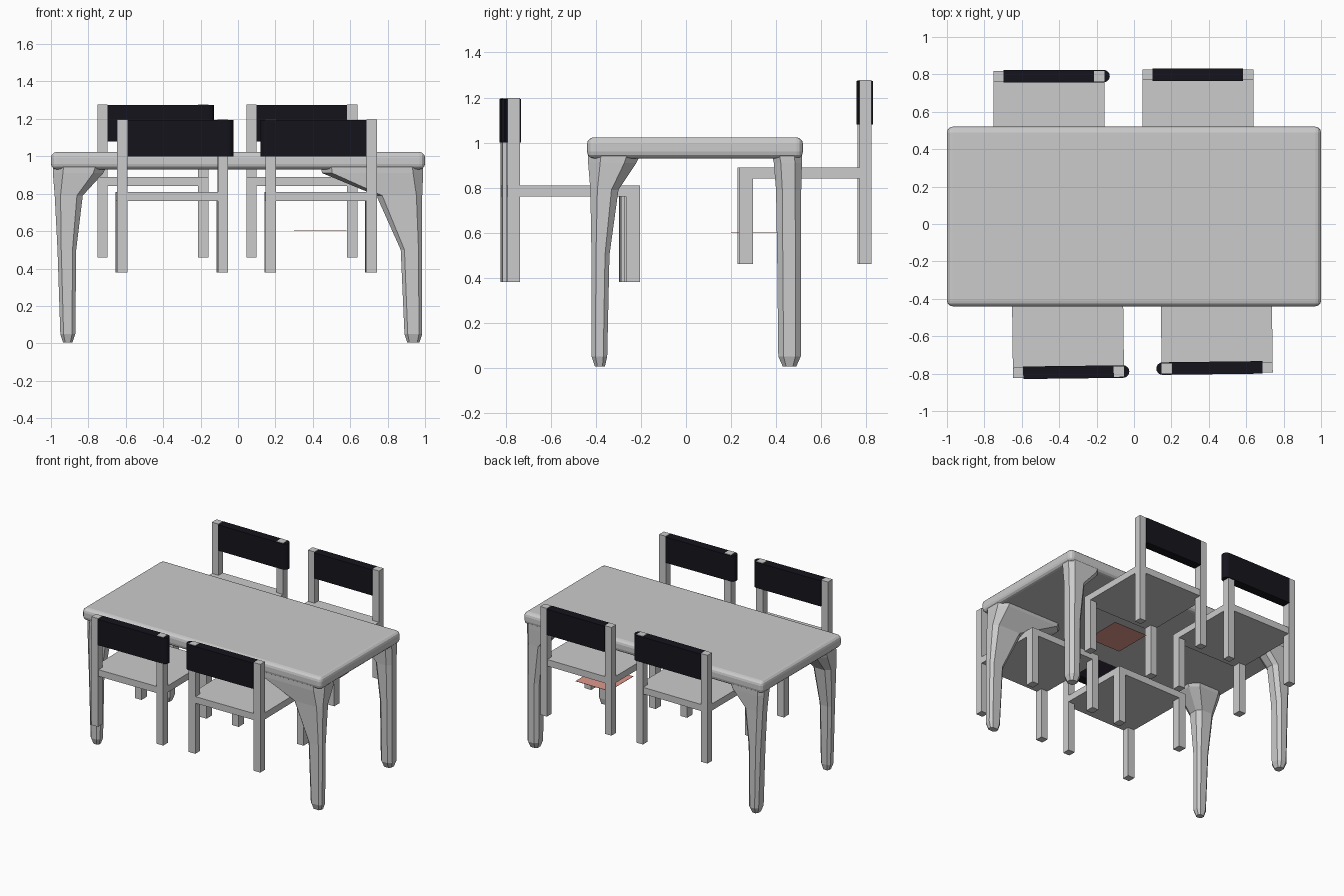
import bpy, bmesh, math
from mathutils import Matrix

if "Cube" in bpy.data.objects:
    bpy.data.objects.remove(bpy.data.objects["Cube"])


def material(name, rgb):
    m = bpy.data.materials.new(name)
    m.diffuse_color = (*rgb, 1)
    m.use_nodes = True
    m.node_tree.nodes["Principled BSDF"].inputs["Base Color"].default_value = m.diffuse_color
    return m


BLACK = material("black_fabric", (0.008, 0.007, 0.012))
SALMON = material("salmon", (0.75, 0.32, 0.27))


def loft(name, rings, mat=None):
    """Closed solid through a stack of equal-sized rings of points."""
    bm = bmesh.new()
    vs = [[bm.verts.new(p) for p in ring] for ring in rings]
    n = len(vs[0])
    for a, b in zip(vs, vs[1:]):
        for i in range(n):
            j = (i + 1) % n
            bm.faces.new((a[i], a[j], b[j], b[i]))
    bm.faces.new(vs[0][::-1])
    bm.faces.new(vs[-1])
    bmesh.ops.recalc_face_normals(bm, faces=bm.faces)
    me = bpy.data.meshes.new(name)
    bm.to_mesh(me)
    bm.free()
    ob = bpy.data.objects.new(name, me)
    bpy.context.collection.objects.link(ob)
    if mat:
        me.materials.append(mat)
    return ob


def prism(name, outline, z0, z1, mat=None):
    return loft(name, [[(x, y, z) for x, y in outline] for z in (z0, z1)], mat)


def box(name, x0, x1, y0, y1, z0, z1, mat=None):
    return prism(name, [(x0, y0), (x1, y0), (x1, y1), (x0, y1)], z0, z1, mat)


def octagon(x0, x1, y0, y1, z):
    c = 0.25 * min(x1 - x0, y1 - y0)
    return [(x0 + c, y0, z), (x1 - c, y0, z), (x1, y0 + c, z), (x1, y1 - c, z),
            (x1 - c, y1, z), (x0 + c, y1, z), (x0, y1 - c, z), (x0, y0 + c, z)]


# table top with rounded rim
top = box("table_top", -1, 1, -0.44, 0.52, 0.93, 1.023)
bev = top.modifiers.new("rim", "BEVEL")
bev.width = 0.03
bev.segments = 3

# table legs: flaring sections, each (outer x, inner x) by height
HEIGHTS = [0.005, 0.05, 0.5, 0.79, 0.91, 0.955]
LEFT_X = [(-0.935, -0.885), (-0.95, -0.87), (-0.965, -0.865), (-0.98, -0.83), (-0.99, -0.72), (-0.99, -0.70)]
RIGHT_X = [(0.905, 0.97), (0.89, 0.985), (0.87, 0.985), (0.74, 0.985), (0.45, 0.99), (0.44, 0.99)]
BACK_RIGHT_X = [(0.905, 0.97), (0.89, 0.985), (0.885, 0.985), (0.85, 0.985), (0.74, 0.99), (0.72, 0.99)]
FRONT_Y = [(-0.405, -0.36), (-0.42, -0.35), (-0.42, -0.34), (-0.425, -0.30), (-0.435, -0.22), (-0.435, -0.20)]
BACK_Y = [(0.43, 0.49), (0.41, 0.51), (0.405, 0.512), (0.40, 0.512), (0.39, 0.515), (0.38, 0.515)]
for name, xs, ys in (("front_left_table_leg", LEFT_X, FRONT_Y),
                     ("front_right_table_leg", RIGHT_X, FRONT_Y),
                     ("back_left_table_leg", LEFT_X, BACK_Y),
                     ("back_right_table_leg", BACK_RIGHT_X, BACK_Y)):
    loft(name, [octagon(*x, *y, z) for z, x, y in zip(HEIGHTS, xs, ys)])


def chair(name, cx, y_back, z0, facing, wrap, angle=0):
    """Chair built with its back at y=0 and seat towards +y, then placed.
    wrap is the world x side where the backrest wraps round its post."""
    w, t, d = 0.297, 0.055, 0.59
    parts = []
    for s, side in ((-1, "left"), (1, "right")):
        x0, x1 = sorted((s * w, s * (w - t)))
        parts.append(box(f"{name}_{side}_back_post", x0, x1, 0, t, 0, 0.817))
        parts.append(box(f"{name}_{side}_front_leg", x0, x1, d - 0.063, d, 0, 0.40))
    parts.append(box(f"{name}_seat", -w, w, 0.004, d, 0.38, 0.43))

    # backrest slab, rounded off past the wrapped post
    side = wrap * facing
    y0, y1 = -0.006, t + 0.006
    if side:
        r = (y1 - y0) / 2
        end = w - 0.005
        arc = [(end + r * math.cos(a), (y0 + y1) / 2 + r * math.sin(a))
               for a in (math.radians(-90 + 22.5 * i) for i in range(9))]
        outline = [(side * x, y) for x, y in [(-w + t, y0)] + arc + [(-w + t, y1)]]
    else:
        outline = [(-w + t, y0), (w - t, y0), (w - t, y1), (-w + t, y1)]
    parts.append(prism(f"{name}_backrest", outline, 0.62, 0.814, BLACK))

    turn = 0 if facing > 0 else math.pi
    place = Matrix.Translation((cx, y_back, z0)) @ Matrix.Rotation(turn + math.radians(angle), 4, "Z")
    for p in parts:
        p.matrix_world = place


chair("front_left_chair", -0.35, -0.82, 0.38, 1, 1, 0.7)
chair("front_right_chair", 0.445, -0.797, 0.38, 1, -1, 0.7)
chair("back_left_chair", -0.455, 0.818, 0.46, -1, 1)
chair("back_right_chair", 0.342, 0.825, 0.46, -1, 0)

# small coloured panel below the table
box("under_panel", 0.30, 0.58, 0.20, 0.49, 0.60, 0.602, SALMON)
